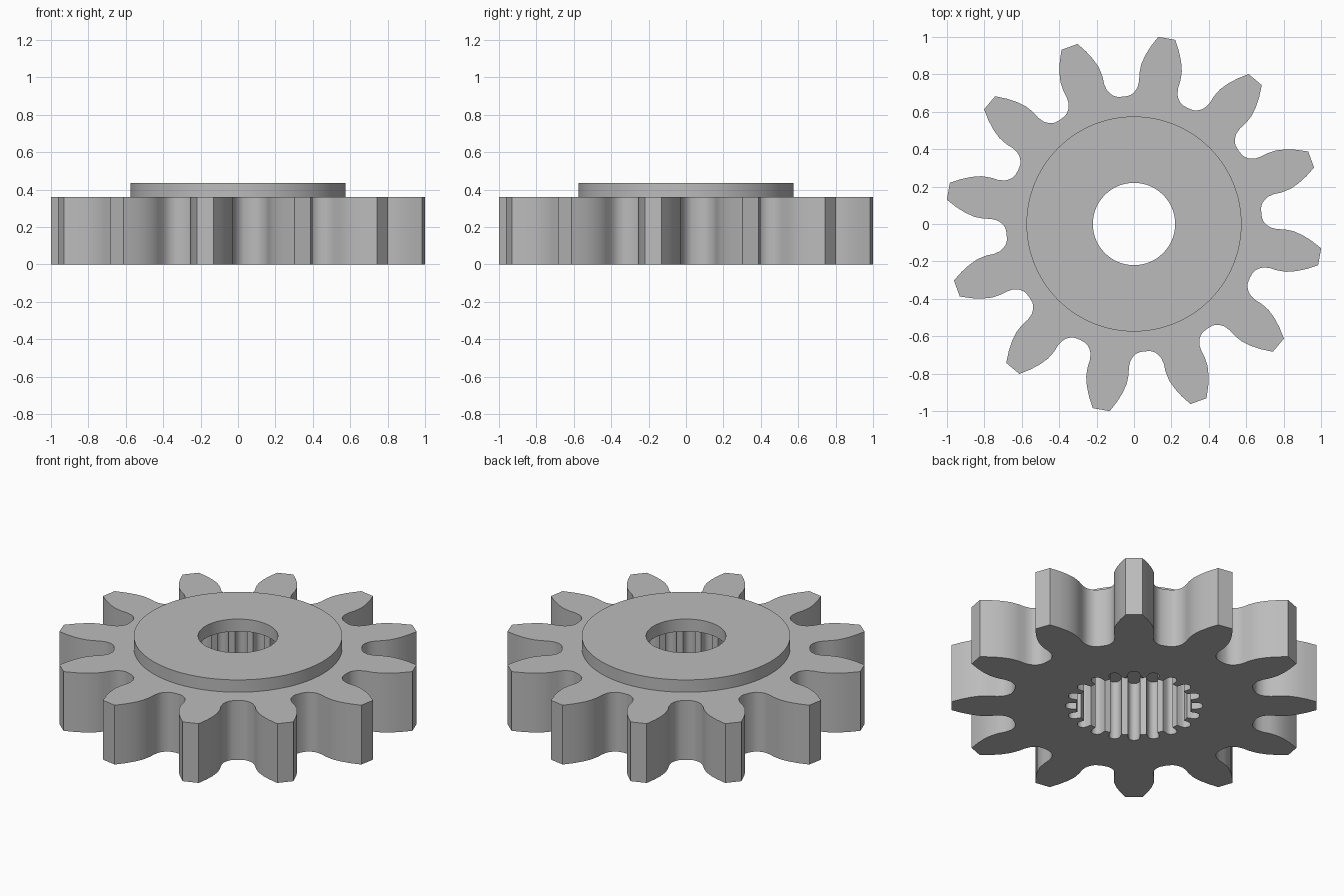
import bpy
import bmesh
from math import cos, sin, radians, pi

if "Cube" in bpy.data.objects:
    bpy.data.objects.remove(bpy.data.objects["Cube"], do_unlink=True)

GEAR_TOP, HUB_TOP = 0.361, 0.436
TEETH, GROOVES = 12, 20
FIRST_TOOTH = radians(50)   # a tooth and a groove share this direction

steel = bpy.data.materials.new("plain_grey")
steel.use_nodes = True
grey = (0.5, 0.5, 0.5, 1)
steel.diffuse_color = grey
steel.node_tree.nodes["Principled BSDF"].inputs["Base Color"].default_value = grey


def polar(r, a):
    return (r * cos(a), r * sin(a))


def circle(r, n=96):
    return [polar(r, 2 * pi * i / n) for i in range(n)]


def plate(name, loops, z0, z1):
    """Extrude an outline with holes into a solid plate."""
    curve = bpy.data.curves.new(name + "_outline", "CURVE")
    curve.dimensions = "2D"
    curve.fill_mode = "BOTH"
    curve.extrude = (z1 - z0) / 2
    for loop in loops:
        spline = curve.splines.new("POLY")
        spline.points.add(len(loop) - 1)
        for point, (x, y) in zip(spline.points, loop):
            point.co = (x, y, 0, 1)
        spline.use_cyclic_u = True
    helper = bpy.data.objects.new(name + "_outline", curve)
    bpy.context.collection.objects.link(helper)
    bpy.context.view_layer.update()
    mesh = bpy.data.meshes.new_from_object(
        helper.evaluated_get(bpy.context.evaluated_depsgraph_get()))
    bpy.data.objects.remove(helper, do_unlink=True)

    bm = bmesh.new()
    bm.from_mesh(mesh)
    bmesh.ops.remove_doubles(bm, verts=bm.verts, dist=0.0001)
    bmesh.ops.translate(bm, verts=bm.verts, vec=(0, 0, (z0 + z1) / 2))
    bmesh.ops.recalc_face_normals(bm, faces=bm.faces)
    bm.to_mesh(mesh)
    bm.free()

    mesh.name = name
    mesh.materials.clear()
    mesh.materials.append(steel)
    obj = bpy.data.objects.new(name, mesh)
    bpy.context.collection.objects.link(obj)
    bpy.ops.object.select_all(action="DESELECT")
    obj.select_set(True)
    bpy.context.view_layer.objects.active = obj
    bpy.ops.object.shade_smooth_by_angle(angle=radians(32))
    return obj


# Half a tooth, root to tip: radius, degrees from the tooth's centre line
half_tooth = [(0.683, 15), (0.686, 12.5), (0.692, 11.2), (0.703, 10.1),
              (0.716, 9.2), (0.732, 8.5), (0.766, 7.95), (0.806, 7.95),
              (0.855, 7.4), (0.905, 6.15), (0.955, 4.55), (1.009, 2.6)]
tooth = [(r, -a) for r, a in half_tooth] + half_tooth[:0:-1]
gear_outline = [polar(r, FIRST_TOOTH + 2 * pi * i / TEETH + radians(a))
                for i in range(TEETH) for r, a in tooth]

# Splined bore: round-ended grooves cut outward from a circle
LAND_R, GROOVE_W, GROOVE_C = 0.318, 0.032, 0.348
groove = [(LAND_R, -GROOVE_W)]
groove += [(GROOVE_C + GROOVE_W * cos(t), GROOVE_W * sin(t))
           for t in (pi * (k / 8 - 0.5) for k in range(9))]
groove += [(LAND_R, GROOVE_W)]
bore = []
for i in range(GROOVES):
    a = FIRST_TOOTH + 2 * pi * i / GROOVES
    bore += [(u * cos(a) - v * sin(a), u * sin(a) + v * cos(a)) for u, v in groove]

plate("gear_wheel", [gear_outline, bore], 0, GEAR_TOP)

# Raised hub ring that partly covers the bore
plate("hub_ring", [circle(0.575), circle(0.22)], GEAR_TOP, HUB_TOP)
